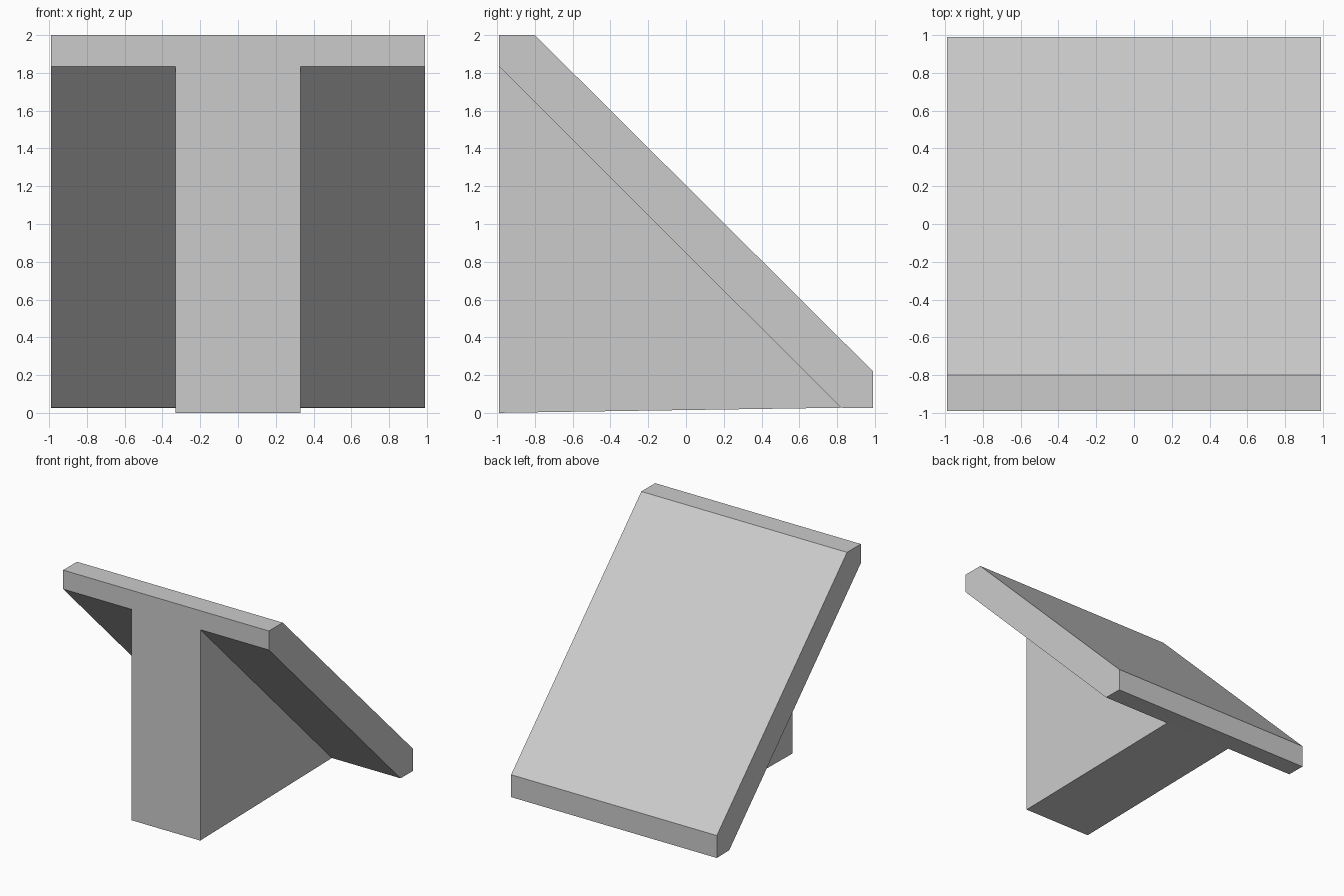
import bpy
import bmesh

default = bpy.data.objects.get("Cube")
if default:
    bpy.data.objects.remove(default, do_unlink=True)

grey = bpy.data.materials.new("light_grey")
grey.use_nodes = True
colour = (0.6, 0.6, 0.6, 1)
grey.diffuse_color = colour
grey.node_tree.nodes["Principled BSDF"].inputs["Base Color"].default_value = colour


def extrude_profile(name, profile, half_width):
    """Extrude a (y, z) side profile symmetrically along x."""
    bm = bmesh.new()
    side = bm.faces.new([bm.verts.new((-half_width, y, z)) for y, z in profile])
    result = bmesh.ops.extrude_face_region(bm, geom=[side], use_keep_orig=True)
    verts = [v for v in result["geom"] if isinstance(v, bmesh.types.BMVert)]
    bmesh.ops.translate(bm, verts=verts, vec=(2 * half_width, 0, 0))
    bmesh.ops.recalc_face_normals(bm, faces=bm.faces)
    mesh = bpy.data.meshes.new(name)
    bm.to_mesh(mesh)
    bm.free()
    mesh.materials.append(grey)
    obj = bpy.data.objects.new(name, mesh)
    bpy.context.collection.objects.link(obj)
    return obj


# Shared edge line where the panel rests on the support
top_joint = (-0.99, 1.835)
low_joint = (0.82, 0.027)

# Sloping panel with vertical ends and a flat top lip
extrude_profile("sloping_panel", [
    top_joint, (-0.99, 2.0), (-0.8, 2.0),
    (0.99, 0.22), (0.99, 0.025), low_joint], 0.99)

# Triangular central support
extrude_profile("wedge_support", [(-0.99, 0.0), top_joint, low_joint], 0.33)
